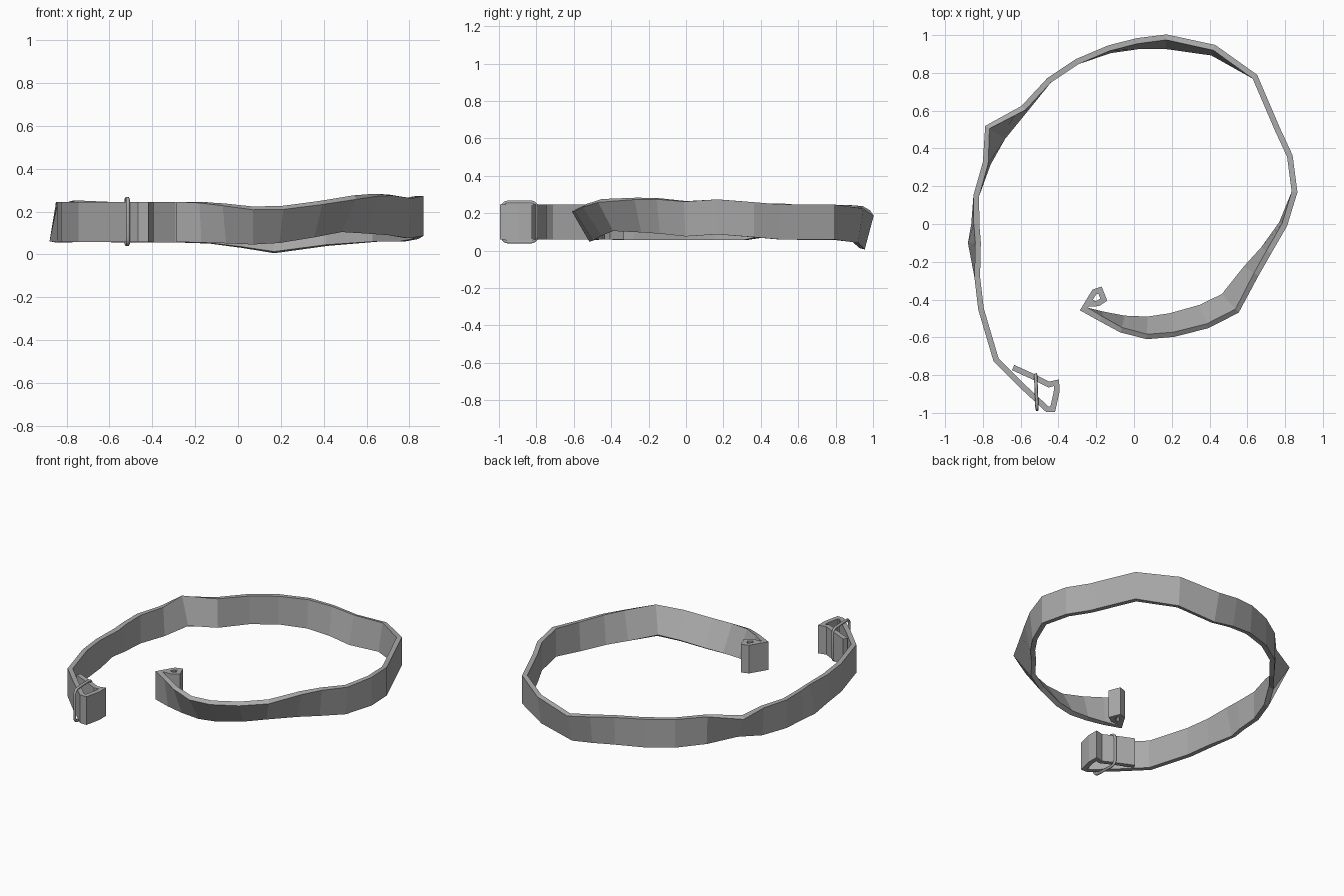
import bpy, bmesh, math
from mathutils import Vector

cube = bpy.data.objects.get("Cube")
if cube:
    bpy.data.objects.remove(cube, do_unlink=True)

WIDTH = 0.187
THICKNESS = 0.03
UP = Vector((0, 0, 1))


def make_material(name, value):
    material = bpy.data.materials.new(name)
    material.use_nodes = True
    colour = (value, value, value, 1)
    material.diffuse_color = colour
    material.node_tree.nodes["Principled BSDF"].inputs["Base Color"].default_value = colour
    return material


grey = make_material("plain grey", 0.4)


def band(name, stations, thickness=THICKNESS):
    """Sweep a flat band along (x, y, middle height, outward lean in degrees)."""
    points = [Vector((s[0], s[1], 0)) for s in stations]
    mesh_data = bmesh.new()
    rings = []
    for i, (x, y, middle, lean) in enumerate(stations):
        before = points[i] - points[max(i - 1, 0)]
        after = points[min(i + 1, len(points) - 1)] - points[i]
        before = (before if before.length else after).normalized()
        after = (after if after.length else before).normalized()
        tangent = (before + after).normalized()
        miter = min(1 / max(tangent.dot(after), 0.1), 1.5)
        outward = Vector((-tangent.y, tangent.x, 0))
        angle = math.radians(lean)
        rise = (outward * math.sin(angle) + UP * math.cos(angle)) * WIDTH / 2
        depth = (outward * math.cos(angle) - UP * math.sin(angle)) * thickness / 2 * miter
        centre = Vector((x, y, middle))
        corners = (rise + depth, rise - depth, -rise - depth, -rise + depth)
        rings.append([mesh_data.verts.new(centre + c) for c in corners])
    for a, b in zip(rings, rings[1:]):
        for k in range(4):
            j = (k + 1) % 4
            mesh_data.faces.new((a[k], a[j], b[j], b[k]))
    mesh_data.faces.new(rings[0])
    mesh_data.faces.new(rings[-1][::-1])
    bmesh.ops.recalc_face_normals(mesh_data, faces=mesh_data.faces)
    mesh = bpy.data.meshes.new(name)
    mesh_data.to_mesh(mesh)
    mesh_data.free()
    mesh.materials.append(grey)
    obj = bpy.data.objects.new(name, mesh)
    bpy.context.collection.objects.link(obj)
    return obj


def upright(path, middle=0.152):
    return [(x, y, middle, 0) for x, y in path]


# Folded tail that starts the strap
tail = upright([(-.64, -.76), (-.53, -.81), (-.45, -.85), (-.41, -.84),
                (-.41, -.89), (-.43, -.98), (-.46, -.98), (-.6, -.85),
                (-.73, -.72), (-.81, -.45)])

# Left side, with a twist near the back corner
left_side = [(-.83, -.28, .15, 0), (-.845, -.1, .15, -12), (-.84, 0, .15, -4),
             (-.835, .15, .15, 0), (-.78, .32, .15, 4), (-.735, .485, .165, 32),
             (-.58, .61, .15, 4), (-.45, .76, .15, 0)]

# Back, sagging in the middle
back = [(-.3, .86, .15, 0), (-.13, .925, .145, 4), (.02, .955, .125, 9),
        (.17, .965, .1, 15), (.42, .92, .135, 9), (.64, .78, .153, 0)]

# Right side, rising towards the front
right_side = [(.76, .5, .153, 0), (.825, .36, .165, 0), (.85, .17, .18, 0),
              (.79, 0, .17, 5), (.7, -.14, .185, 10), (.62, -.25, .19, 20)]

# Front, leaning outwards, then the small curled end
front = [(.51, -.42, .19, 35), (.37, -.49, .165, 35), (.2, -.535, .14, 33),
         (.07, -.55, .135, 30), (-.06, -.53, .145, 20), (-.17, -.49, .15, 8)]
curl = upright([(-.265, -.45), (-.21, -.36), (-.18, -.35), (-.16, -.4),
                (-.19, -.42), (-.23, -.425), (-.22, -.4)])

band("strap", tail + left_side + back + right_side + front + curl)

# Wire keeper ring around the folded end
outline = []
CORNER = 0.03
for quarter, (side, level) in enumerate([(1, 1), (-1, 1), (-1, -1), (1, -1)]):
    for step in range(4):
        angle = math.radians(90 * quarter + 30 * step)
        y = side * (0.092 - CORNER) + CORNER * math.cos(angle)
        z = level * (0.107 - CORNER) + CORNER * math.sin(angle)
        outline.append((-0.517 - 0.04 * y, y - 0.89, z + 0.153))

curve = bpy.data.curves.new("keeper_ring", "CURVE")
curve.dimensions = "3D"
curve.bevel_depth = 0.009
curve.bevel_resolution = 1
spline = curve.splines.new("POLY")
spline.points.add(len(outline) - 1)
for point, position in zip(spline.points, outline):
    point.co = (*position, 1)
spline.use_cyclic_u = True
curve.materials.append(grey)
ring = bpy.data.objects.new("keeper_ring", curve)
bpy.context.collection.objects.link(ring)
